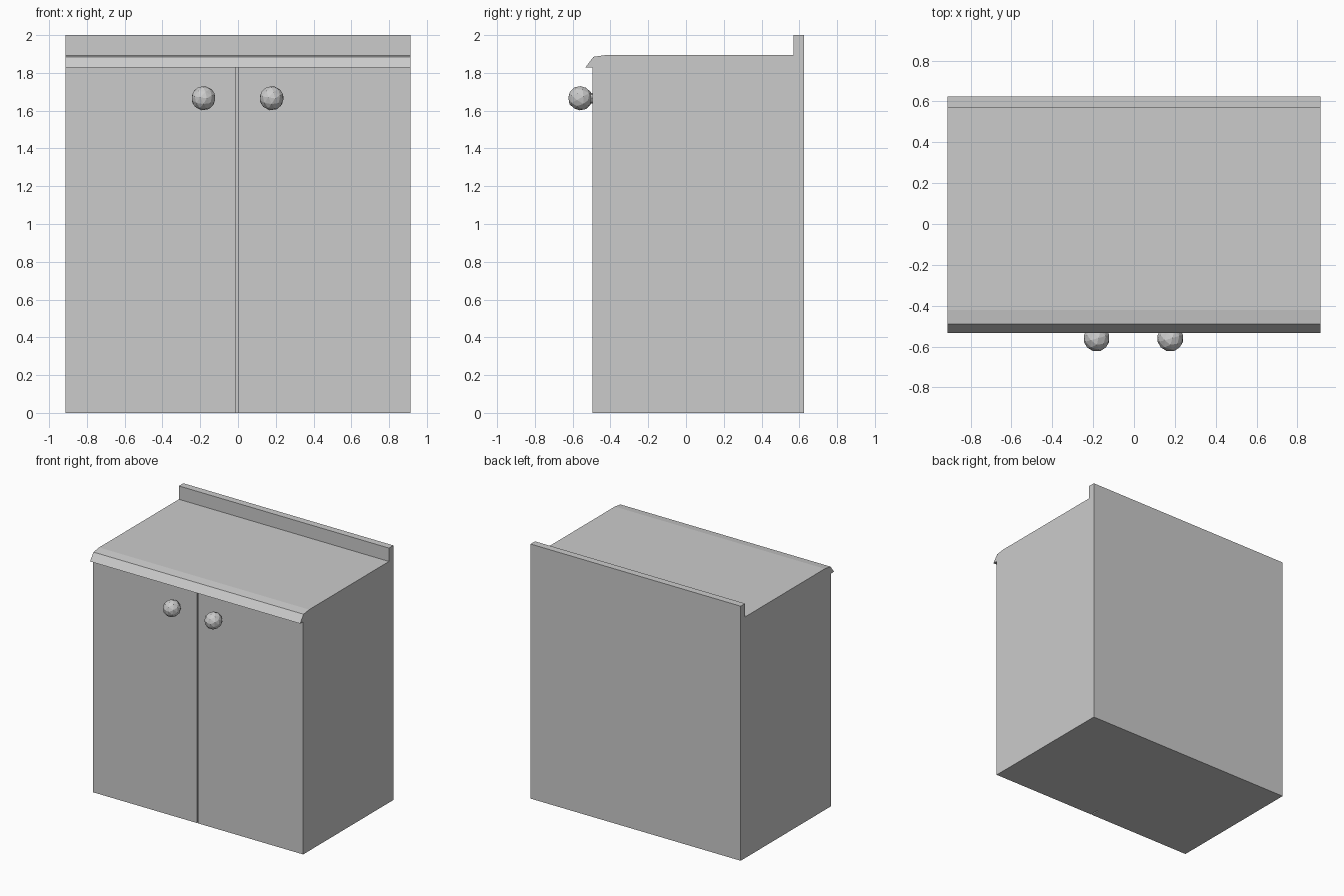
import bpy, bmesh
from mathutils import Matrix

cube = bpy.data.objects.get("Cube")
if cube:
    bpy.data.objects.remove(cube, do_unlink=True)

HALF = 0.913     # half width of the cabinet
FRONT = -0.495   # door face
BACK = 0.625
INNER = -0.425   # back of the doors
DECK = 1.895     # worktop height
APRON = 1.828    # underside of the worktop

grey = bpy.data.materials.new("light grey paint")
grey.use_nodes = True
tone = (0.6, 0.6, 0.6, 1)
grey.diffuse_color = tone
grey.node_tree.nodes["Principled BSDF"].inputs["Base Color"].default_value = tone


def finish(name, bm):
    bmesh.ops.recalc_face_normals(bm, faces=bm.faces)
    mesh = bpy.data.meshes.new(name)
    bm.to_mesh(mesh)
    bm.free()
    mesh.materials.append(grey)
    obj = bpy.data.objects.new(name, mesh)
    bpy.context.collection.objects.link(obj)
    return obj


def extrude_profile(name, profile, x0, x1):
    """Extrude a closed (y, z) outline from x0 to x1."""
    bm = bmesh.new()
    face = bm.faces.new([bm.verts.new((x0, y, z)) for y, z in profile])
    result = bmesh.ops.extrude_face_region(bm, geom=[face])
    moved = [v for v in result["geom"] if isinstance(v, bmesh.types.BMVert)]
    bmesh.ops.translate(bm, verts=moved, vec=(x1 - x0, 0, 0))
    return finish(name, bm)


def slab(name, x0, x1, y0, y1, z0, z1):
    return extrude_profile(name, [(y0, z0), (y1, z0), (y1, z1), (y0, z1)], x0, x1)


# Carcass with worktop, sloping front lip and backsplash in one outline
extrude_profile("cabinet_body", [
    (INNER, 0), (BACK, 0), (BACK, 2), (0.57, 2), (0.57, DECK),
    (-0.42, DECK), (-0.49, 1.885), (-0.533, APRON), (INNER, APRON)], -HALF, HALF)

# Two doors with a narrow gap
slab("right_door", -HALF, -0.01, FRONT, INNER, 0, APRON)
slab("left_door", 0, HALF, FRONT, INNER, 0, APRON)

# Faceted knobs on short stems
for side, x in (("right", -0.183), ("left", 0.178)):
    bm = bmesh.new()
    bmesh.ops.create_icosphere(bm, subdivisions=2, radius=0.065,
                               matrix=Matrix.Translation((x, -0.56, 1.666))
                               @ Matrix.Rotation(0.5, 4, "X"))
    bmesh.ops.create_cone(bm, cap_ends=True, segments=8, radius1=0.027, radius2=0.027,
                          depth=0.06, matrix=Matrix.Translation((x, -0.52, 1.666))
                          @ Matrix.Rotation(1.5708, 4, "X"))
    finish(side + "_knob", bm)
